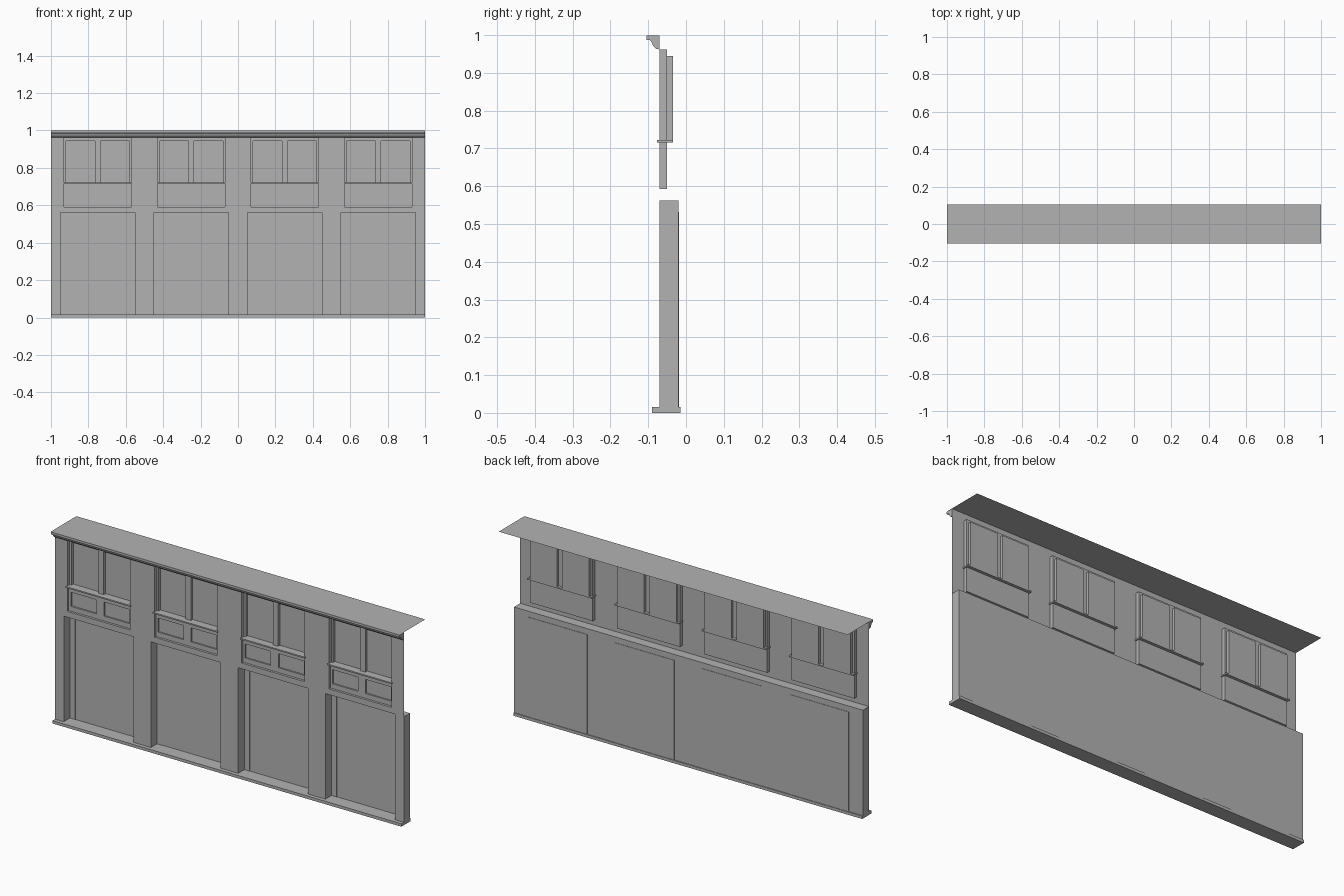
import bpy, bmesh

old = bpy.data.objects.get("Cube")
if old:
    bpy.data.objects.remove(old, do_unlink=True)

grey = bpy.data.materials.new("plain_grey")
grey.use_nodes = True
colour = (0.45, 0.45, 0.45, 1)
grey.diffuse_color = colour
grey.node_tree.nodes["Principled BSDF"].inputs["Base Color"].default_value = colour

# Depths of the facade layers
WALL, RECESS, GLASS, BACK, DOOR = -0.07, -0.05, -0.035, -0.02, -0.018
BAYS = (-0.75, -0.25, 0.25, 0.75)


def finish(name, bm):
    bmesh.ops.remove_doubles(bm, verts=bm.verts, dist=0.0001)
    mesh = bpy.data.meshes.new(name)
    bm.to_mesh(mesh)
    bm.free()
    mesh.materials.append(grey)
    obj = bpy.data.objects.new(name, mesh)
    bpy.context.collection.objects.link(obj)
    return obj


def quad(bm, *points):
    bm.faces.new([bm.verts.new(p) for p in points])


def sheet(bm, y, rect, holes=()):
    """Front-facing sheet (x0, x1, z0, z1) with rectangular holes."""
    rects = [rect, *holes]
    xs = sorted({v for r in rects for v in r[:2]})
    zs = sorted({v for r in rects for v in r[2:]})
    for a, b in zip(xs, xs[1:]):
        for c, d in zip(zs, zs[1:]):
            mx, mz = (a + b) / 2, (c + d) / 2
            if not any(h[0] < mx < h[1] and h[2] < mz < h[3] for h in holes):
                quad(bm, (a, y, c), (b, y, c), (b, y, d), (a, y, d))


def reveal(bm, rect, y0, y1):
    """Four side faces running back from y0 to y1 around a rectangle."""
    a, b, c, d = rect
    ring = [(a, c), (a, d), (b, d), (b, c)]
    for p, q in zip(ring, ring[1:] + ring[:1]):
        quad(bm, (p[0], y0, p[1]), (p[0], y1, p[1]), (q[0], y1, q[1]), (q[0], y0, q[1]))


def box(name, x0, x1, y0, y1, z0, z1):
    bm = bmesh.new()
    bmesh.ops.create_cube(bm, size=1)
    for v in bm.verts:
        v.co = (x0 if v.co.x < 0 else x1, y0 if v.co.y < 0 else y1, z0 if v.co.z < 0 else z1)
    return finish(name, bm)


def around(x, left, right, z0, z1):
    return (round(x + left, 4), round(x + right, 4), z0, z1)


doorways = [around(x, -0.2, 0.2, 0.015, 0.562) for x in BAYS]
doors = [around(x, -0.17, 0.17, 0.015, 0.532) for x in BAYS]
recesses = [around(x, -0.18, 0.18, 0.592, 0.962) for x in BAYS]

# Front wall with its openings
bm = bmesh.new()
sheet(bm, WALL, (-1, 1, 0.015, 1), doorways + recesses)
for r in doorways:
    reveal(bm, r, WALL, BACK)
for r in recesses:
    reveal(bm, r, WALL, RECESS)
finish("front_wall", bm)

# Deep lower storey behind the wall: back sheet, ends and top ledge
bm = bmesh.new()
lower = (-1, 1, 0.015, 0.562)
sheet(bm, BACK, lower, doors)
reveal(bm, lower, WALL, BACK)
finish("lower_wall_back", bm)

# Door panels
for r in doors:
    bm = bmesh.new()
    reveal(bm, r, BACK, DOOR)
    sheet(bm, DOOR, r)
    finish("door_panel", bm)

for x, r in zip(BAYS, recesses):
    # Paired windows in each upper recess
    windows = [around(x, -0.17, -0.015, 0.72, 0.945), around(x, 0.015, 0.17, 0.72, 0.945)]
    bm = bmesh.new()
    sheet(bm, RECESS, r, windows)
    for w in windows:
        reveal(bm, w, RECESS, GLASS)
        sheet(bm, GLASS, w)
    finish("window_pair", bm)

    # Sunken panels below the windows
    frame = around(x, -0.18, 0.18, 0.592, 0.717)
    panels = [around(x, -0.168, -0.022, 0.617, 0.69), around(x, 0.022, 0.168, 0.617, 0.69)]
    bm = bmesh.new()
    sheet(bm, -0.058, frame, panels)
    for p in panels:
        reveal(bm, p, -0.058, RECESS)
    quad(bm, (frame[0], -0.058, 0.717), (frame[1], -0.058, 0.717),
         (frame[1], RECESS, 0.717), (frame[0], RECESS, 0.717))
    finish("apron_panels", bm)

    box("window_sill", x - 0.185, x + 0.185, -0.077, GLASS, 0.716, 0.723)

# Base plinth
box("base_plinth", -1, 1, -0.09, -0.015, 0, 0.015)

# Cornice moulding swept along the top
profile = [(-0.07, 0.999), (-0.105, 0.999), (-0.105, 0.987), (-0.096, 0.987),
           (-0.091, 0.981), (-0.087, 0.972), (-0.08, 0.964), (-0.07, 0.962)]
bm = bmesh.new()
end = bm.faces.new([bm.verts.new((-1, y, z)) for y, z in profile])
extruded = bmesh.ops.extrude_face_region(bm, geom=[end], use_keep_orig=True)
moved = [g for g in extruded["geom"] if isinstance(g, bmesh.types.BMVert)]
bmesh.ops.translate(bm, verts=moved, vec=(2, 0, 0))
bmesh.ops.recalc_face_normals(bm, faces=bm.faces)
finish("cornice", bm)

# Thin flat roof
bm = bmesh.new()
quad(bm, (-1, -0.105, 1), (1, -0.105, 1), (1, 0.105, 1), (-1, 0.105, 1))
finish("roof_sheet", bm)
